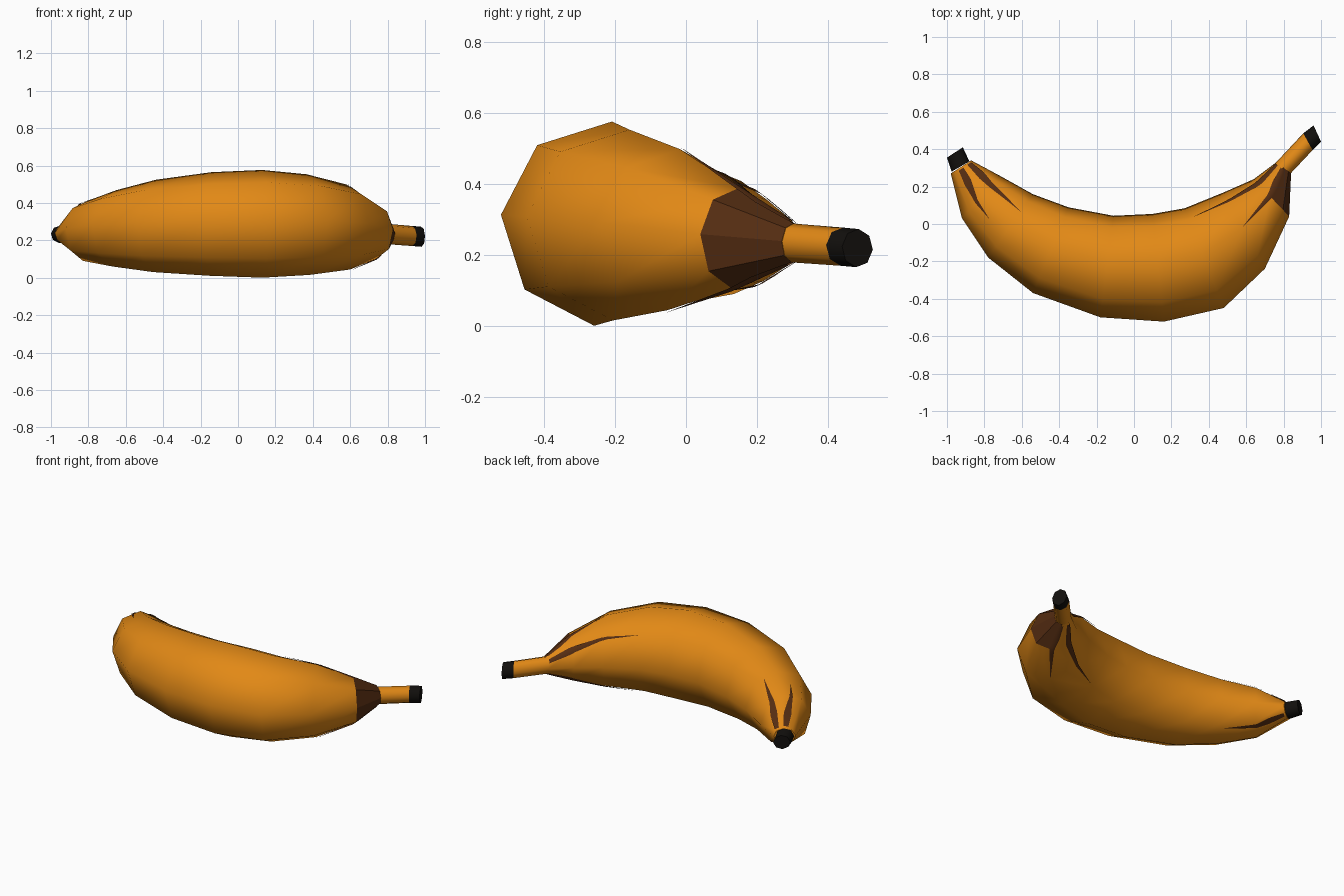
import bpy, bmesh
from math import cos, sin, radians, floor, pi
from mathutils import Vector

if "Cube" in bpy.data.objects:
    bpy.data.objects.remove(bpy.data.objects["Cube"])

N = 8
START = 5  # slight twist of the octagonal section, degrees

def material(name, rgb):
    m = bpy.data.materials.new(name)
    m.diffuse_color = (*rgb, 1)
    m.use_nodes = True
    m.node_tree.nodes["Principled BSDF"].inputs["Base Color"].default_value = m.diffuse_color
    return m

PEEL = material("peel_orange", (0.76, 0.25, 0.008))
BROWN = material("ripe_brown", (0.09, 0.026, 0.006))
BLACK = material("dried_black", (0.006, 0.005, 0.004))

# Sections: outer x, outer y, inner x, inner y, centre z, half height
BODY = [
    (-0.98, 0.27, -0.87, 0.34, 0.235, 0.05),
    (-0.92, 0.03, -0.72, 0.26, 0.25, 0.16),
    (-0.78, -0.18, -0.54, 0.16, 0.265, 0.205),
    (-0.54, -0.37, -0.35, 0.09, 0.278, 0.248),
    (-0.18, -0.50, -0.11, 0.045, 0.288, 0.278),
    (0.16, -0.523, 0.10, 0.055, 0.289, 0.289),
    (0.48, -0.45, 0.27, 0.085, 0.285, 0.27),
    (0.70, -0.24, 0.48, 0.17, 0.272, 0.228),
    (0.83, 0.04, 0.64, 0.24, 0.247, 0.143),
    (0.84, 0.27, 0.76, 0.33, 0.235, 0.055),
]

def centre(s):
    return Vector(((s[0] + s[2]) / 2, (s[1] + s[3]) / 2, s[4]))

def corner(s, k):
    a = radians(START + 360 * k / N)
    out = Vector(((s[0] - s[2]) / 2, (s[1] - s[3]) / 2, 0))
    return centre(s) + out * cos(a) + Vector((0, 0, s[5] * sin(a)))

def finish(bm, name, mats):
    me = bpy.data.meshes.new(name)
    bm.to_mesh(me)
    bm.free()
    for m in mats:
        me.materials.append(m)
    ob = bpy.data.objects.new(name, me)
    bpy.context.collection.objects.link(ob)
    return ob

def loft(name, sections, mats, special=lambda i, k: False):
    bm = bmesh.new()
    rings = [[bm.verts.new(corner(s, k)) for k in range(N)] for s in sections]
    for i in range(len(rings) - 1):
        for k in range(N):
            j = (k + 1) % N
            f = bm.faces.new((rings[i][k], rings[i][j], rings[i + 1][j], rings[i + 1][k]))
            f.smooth = True
            if special(i, k):
                f.material_index, f.smooth = 1, False
    bm.faces.new(rings[0])
    bm.faces.new(rings[-1])
    bmesh.ops.recalc_face_normals(bm, faces=bm.faces)
    return finish(bm, name, mats)

def on_body(t, deg, lift=0.006):
    # point on the faceted body at ring position t and section angle deg
    i = min(int(floor(t)), len(BODY) - 2)
    u = (deg - START) * N / 360
    k = floor(u)
    mid = centre(BODY[i]).lerp(centre(BODY[i + 1]), t - i)
    p = [corner(BODY[n], k).lerp(corner(BODY[n], k + 1), u - k) for n in (i, i + 1)]
    p = p[0].lerp(p[1], t - i)
    d = p - mid
    return p + d.normalized() * lift, mid, d.length

def streak(name, t0, t1, deg0, deg1, width):
    # tapering brown mark lying on the peel
    bm = bmesh.new()
    rows, steps = [], 14
    for n in range(steps + 1):
        f = n / steps
        t, deg = t0 + (t1 - t0) * f, deg0 + (deg1 - deg0) * f
        w = width * min(0.5 + 1.6 * f, 1.3 * (1 - f) + 0.01)
        r = on_body(t, deg)[2]
        half = w / max(r, 0.03) * 180 / pi
        rows.append([bm.verts.new(on_body(t, deg + half * s)[0]) for s in (-1, 0, 1)])
    for n in range(steps):
        for c in (0, 1):
            bm.faces.new((rows[n][c], rows[n][c + 1], rows[n + 1][c + 1], rows[n + 1][c]))
    mid = on_body((t0 + t1) / 2, deg0)[1]
    bm.normal_update()
    for f in bm.faces:
        f.smooth = True
        if f.normal.dot(f.calc_center_median() - mid) < 0:
            f.normal_flip()
    return finish(bm, name, [BROWN])

# Fruit body, brown on the outer faces beside the stem
loft("fruit_body", BODY, [PEEL, BROWN], lambda i, k: i == 8 and k in (6, 7, 0, 1))

# Stem with its dried cut end
STEM_END = (0.955, 0.395, 0.905, 0.485, 0.224, 0.054)
loft("stem", [(0.83, 0.262, 0.755, 0.325, 0.235, 0.055), STEM_END], [PEEL])
loft("stem_cut_end", [STEM_END, (1.0, 0.44, 0.96, 0.527, 0.22, 0.054)], [BLACK])

# Dried blossom tip
loft("blossom_tip", [(-0.975, 0.28, -0.88, 0.335, 0.235, 0.052),
                     (-1.0, 0.355, -0.915, 0.41, 0.233, 0.045)], [BLACK])

# Brown streaks running from both ends along the inner side
for n, args in enumerate([
        (8.95, 7.0, 95, 95, 0.024), (8.95, 6.1, 140, 140, 0.024),
        (8.95, 6.2, 230, 230, 0.024), (8.95, 7.0, 275, 275, 0.024),
        (0.05, 2.0, 130, 118, 0.022), (0.05, 1.5, 85, 72, 0.022),
        (0.05, 1.9, 240, 240, 0.022)]):
    streak(f"brown_streak_{n + 1}", *args)
